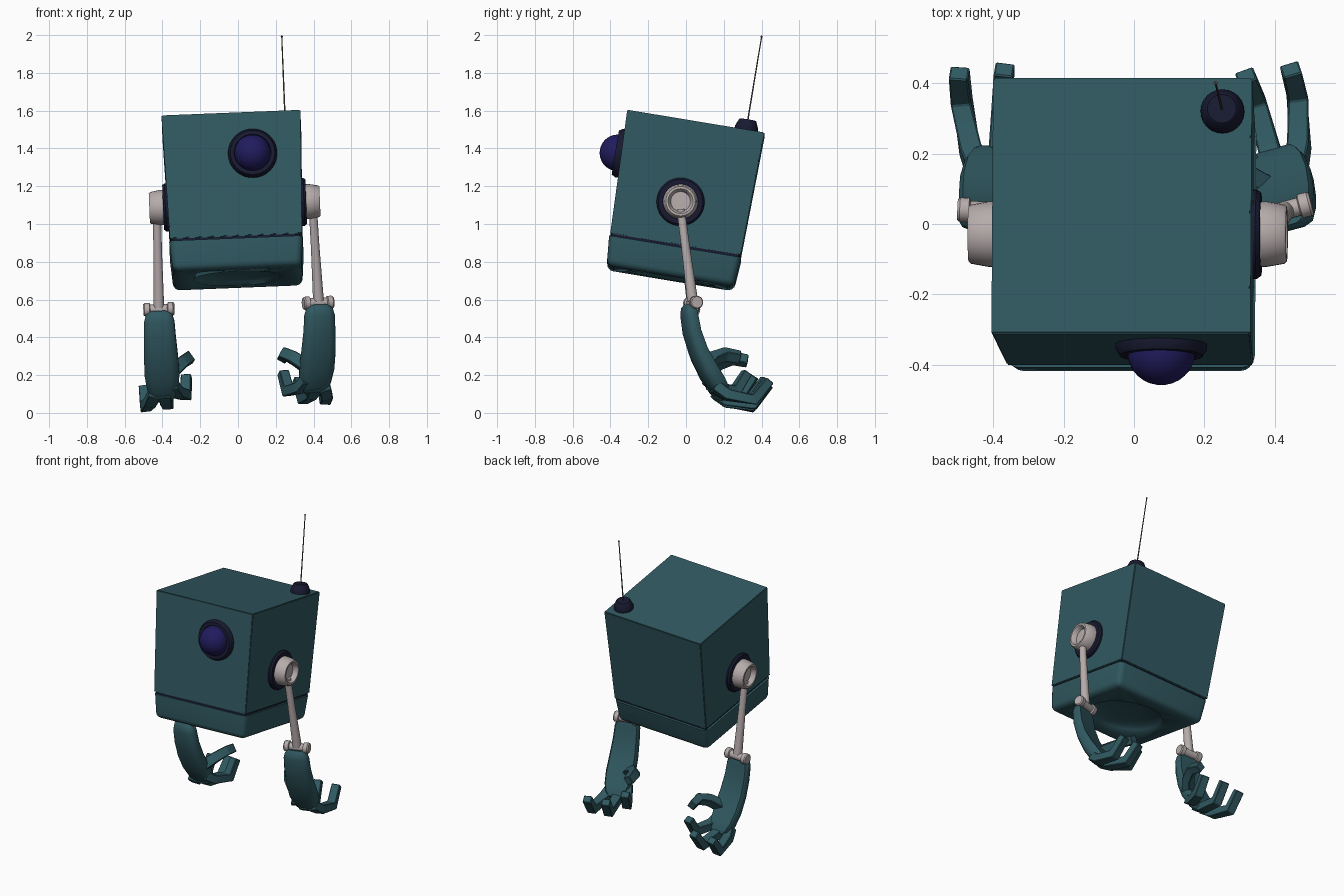
import bpy, bmesh
from math import radians, cos, sin, pi
from mathutils import Matrix, Vector

if "Cube" in bpy.data.objects:
    bpy.data.objects.remove(bpy.data.objects["Cube"])


def material(name, rgb):
    m = bpy.data.materials.new(name)
    m.diffuse_color = (*rgb, 1)
    m.use_nodes = True
    m.node_tree.nodes["Principled BSDF"].inputs["Base Color"].default_value = m.diffuse_color
    return m


TEAL = material("teal", (0.03, 0.1, 0.12))
DARK = material("dark_trim", (0.009, 0.01, 0.03))
LENS = material("lens_blue", (0.015, 0.011, 0.11))
METAL = material("pale_metal", (0.47, 0.41, 0.41))
WIRE = material("wire", (0.12, 0.1, 0.1))

T = Matrix.Translation
R = lambda deg, axis: Matrix.Rotation(radians(deg), 4, axis)
# Whole robot leans sideways; the body is also pitched. Body origin = centre of top face.
ROLL = T((-0.035, 0, 1.53)) @ R(-2.3, 'Y') @ T((0, 0, -1.53))
BODY = ROLL @ T((0, 0.052, 1.53)) @ R(-9.4, 'X')
MIRROR = Matrix.Diagonal((-1, 1, 1, 1))


def finish(name, bm, mat, M, angle=35):
    bm.transform(M)
    bmesh.ops.recalc_face_normals(bm, faces=bm.faces)
    me = bpy.data.meshes.new(name)
    bm.to_mesh(me)
    bm.free()
    ob = bpy.data.objects.new(name, me)
    bpy.context.collection.objects.link(ob)
    me.materials.append(mat)
    bpy.ops.object.select_all(action='DESELECT')
    ob.select_set(True)
    bpy.context.view_layer.objects.active = ob
    bpy.ops.object.shade_smooth_by_angle(angle=radians(angle))
    return ob


def skin(rings):
    """Closed skin through equally sized rings of points, capped at both ends."""
    bm = bmesh.new()
    vs = [[bm.verts.new(p) for p in ring] for ring in rings]
    n = len(vs[0])
    for a, b in zip(vs, vs[1:]):
        for i in range(n):
            bm.faces.new((a[i], a[(i + 1) % n], b[(i + 1) % n], b[i]))
    bm.faces.new(vs[0])
    bm.faces.new(vs[-1][::-1])
    return bm


def lathe(name, profile, mat, M, n=32):
    """Revolve (radius, height) points about z."""
    rings = [[(max(r, 0.0005) * cos(2 * pi * i / n), max(r, 0.0005) * sin(2 * pi * i / n), z)
              for i in range(n)] for r, z in profile]
    return finish(name, skin(rings), mat, M)


def block(levels):
    """Square block through (half width, height) levels."""
    return skin([[(x * h, y * h, z) for x, y in ((-1, -1), (1, -1), (1, 1), (-1, 1))]
                 for h, z in levels])


def digit(name, pts, width, thick, side, M):
    """Jointed square finger along pts; side is the width direction."""
    pts = [Vector(p) for p in pts]
    rings = []
    for i, p in enumerate(pts):
        d1 = (p - pts[max(i - 1, 0)]).normalized()
        d2 = (pts[min(i + 1, len(pts) - 1)] - p).normalized()
        t = (d1 + d2).normalized()
        s = Vector(side)
        s = (s - t * s.dot(t)).normalized()
        u = t.cross(s)
        miter = 1 / max(0.7, t.dot(d2 if d2.length else d1))
        k = 1 - 0.06 * i
        s, u = s * width / 2 * k, u * thick / 2 * k * miter
        rings.append([p - s - u, p + s - u, p + s + u, p - s + u])
    bm = skin(rings)
    bmesh.ops.bevel(bm, geom=bm.edges[:], offset=0.004, segments=1, affect='EDGES')
    finish(name, bm, TEAL, M, 25)


# Body shell, dark seam and lower tray
bm = block([(0.35, -0.66), (0.368, 0)])
bmesh.ops.bevel(bm, geom=bm.edges[:], offset=0.004, segments=2, affect='EDGES')
finish("body_shell", bm, TEAL, BODY)
finish("body_seam", block([(0.34, -0.70), (0.34, -0.64)]), DARK, BODY)

bm = block([(0.341, -0.83), (0.354, -0.672)])
low = [e for e in bm.edges if min(v.co.z for v in e.verts) < -0.8]
bmesh.ops.bevel(bm, geom=low, offset=0.035, segments=4, profile=0.5, affect='EDGES')
tray = finish("lower_tray", bm, TEAL, BODY)

# Dished recess under the tray
cutter = lathe("dish_cutter", [(0, -0.782), (0.12, -0.784), (0.19, -0.796), (0.22, -0.812),
                               (0.238, -0.832), (0.238, -0.9), (0, -0.9)], TEAL, BODY, 48)
cutter.hide_render = True
mod = tray.modifiers.new("dish", 'BOOLEAN')
mod.operation, mod.object, mod.solver = 'DIFFERENCE', cutter, 'EXACT'
bpy.context.view_layer.objects.active = tray
bpy.ops.object.modifier_apply(modifier=mod.name)
bpy.data.objects.remove(cutter)

# Eye: bezel ring and domed lens
EYE = BODY @ T((0.106, -0.35, -0.223)) @ R(90, 'X')
lathe("eye_bezel", [(0.13, -0.01), (0.13, 0.025), (0.118, 0.045), (0.098, 0.045),
                    (0.092, 0.03), (0, 0.03)], DARK, EYE, 40)
lathe("eye_lens", [(0.096, 0.025)] + [(0.096 * cos(a * pi / 16), 0.035 + 0.093 * sin(a * pi / 16))
                                      for a in range(9)], LENS, EYE, 40)

# Antenna
ANT = BODY @ T((0.285, 0.27, 0))
lathe("antenna_base", [(0.062, -0.005), (0.062, 0.015), (0.046, 0.052), (0.041, 0.056), (0, 0.056)],
      DARK, ANT, 24)
lathe("antenna_rod", [(0.004, 0.04), (0.003, 0.497)], WIRE, ANT, 8)
lathe("antenna_tip", [(0, 0.495), (0.005, 0.498), (0.006, 0.503), (0, 0.509)], WIRE, ANT, 8)

# Arms: (name, mirror, hand yaw)
for side, flip, yaw in (("right", Matrix(), 15), ("left", MIRROR, 2)):
    # Shoulder disc and hollow cup
    SH = BODY @ flip @ T((0.345, -0.01, -0.435)) @ R(90, 'Y')
    lathe(side + "_shoulder_disc", [(0.127, 0), (0.127, 0.022), (0.118, 0.034), (0, 0.034)], DARK, SH, 36)
    lathe(side + "_shoulder_cup", [(0.093, 0.025), (0.093, 0.05), (0.084, 0.1), (0.078, 0.107),
                                   (0.066, 0.107), (0.06, 0.1), (0.052, 0.075), (0, 0.075)], METAL, SH)

    # Upper arm rod
    ARM = ROLL @ flip
    a, b = Vector((0.413, -0.028, 1.06)), Vector((0.423, 0.035, 0.575))
    ROD = ARM @ T(a) @ (b - a).to_track_quat('Z', 'Y').to_matrix().to_4x4()
    lathe(side + "_arm_rod", [(0.022, 0), (0.023, 0.2), (0.029, (b - a).length)], METAL, ROD, 20)

    # Wrist hinge
    HAND = ARM @ T((0.423, 0.03, 0)) @ R(yaw, 'Z')
    HINGE = HAND @ T((0, 0.008, 0.565)) @ R(90, 'Y')
    half = [(0.026, 0), (0.026, 0.045), (0.035, 0.049), (0.035, 0.075), (0.03, 0.082), (0, 0.082)]
    lathe(side + "_wrist_hinge", [(r, -z) for r, z in half[:0:-1]] + half, METAL, HINGE, 20)

    # Curved forearm plate: y, z, half thickness, half width
    stations = [(-0.015, 0.553, 0.02, 0.045), (-0.018, 0.535, 0.03, 0.07), (-0.017, 0.50, 0.034, 0.08),
                (-0.002, 0.41, 0.036, 0.084), (0.032, 0.31, 0.038, 0.09), (0.082, 0.215, 0.042, 0.092),
                (0.128, 0.145, 0.042, 0.083), (0.158, 0.105, 0.036, 0.065), (0.175, 0.085, 0.022, 0.045)]
    section = [(-1, -.2), (-.88, -.7), (-.55, -1), (.55, -1), (.88, -.7), (1, -.2),
               (1, .6), (.88, 1), (-.88, 1), (-1, .6)]
    rings = []
    for i, (y, z, th, w) in enumerate(stations):
        p, q = stations[max(i - 1, 0)], stations[min(i + 1, len(stations) - 1)]
        n = Vector((0, p[1] - q[1], q[0] - p[0])).normalized()
        rings.append([Vector((u * w, y, z)) + n * v * th for u, v in section])
    finish(side + "_forearm", skin(rings), TEAL, HAND, 40)

    # Three fingers and a thumb
    fingers = {
        "outer": [(0.045, 0.12, 0.12), (0.072, 0.18, 0.075), (0.102, 0.315, 0.052), (0.108, 0.395, 0.155)],
        "middle": [(-0.01, 0.12, 0.12), (-0.012, 0.19, 0.08), (-0.015, 0.33, 0.06), (-0.02, 0.41, 0.165)],
        "inner": [(-0.05, 0.10, 0.16), (-0.075, 0.16, 0.12), (-0.115, 0.27, 0.105), (-0.12, 0.335, 0.205)]}
    for label, pts in fingers.items():
        digit(f"{side}_{label}_finger", pts, 0.066, 0.058, (1, 0.1, 0), HAND)
    digit(side + "_thumb", [(-0.05, 0.085, 0.225), (-0.105, 0.145, 0.275), (-0.135, 0.22, 0.30),
                            (-0.125, 0.30, 0.285)], 0.068, 0.06, (0.5, 0.2, 0.8), HAND)
